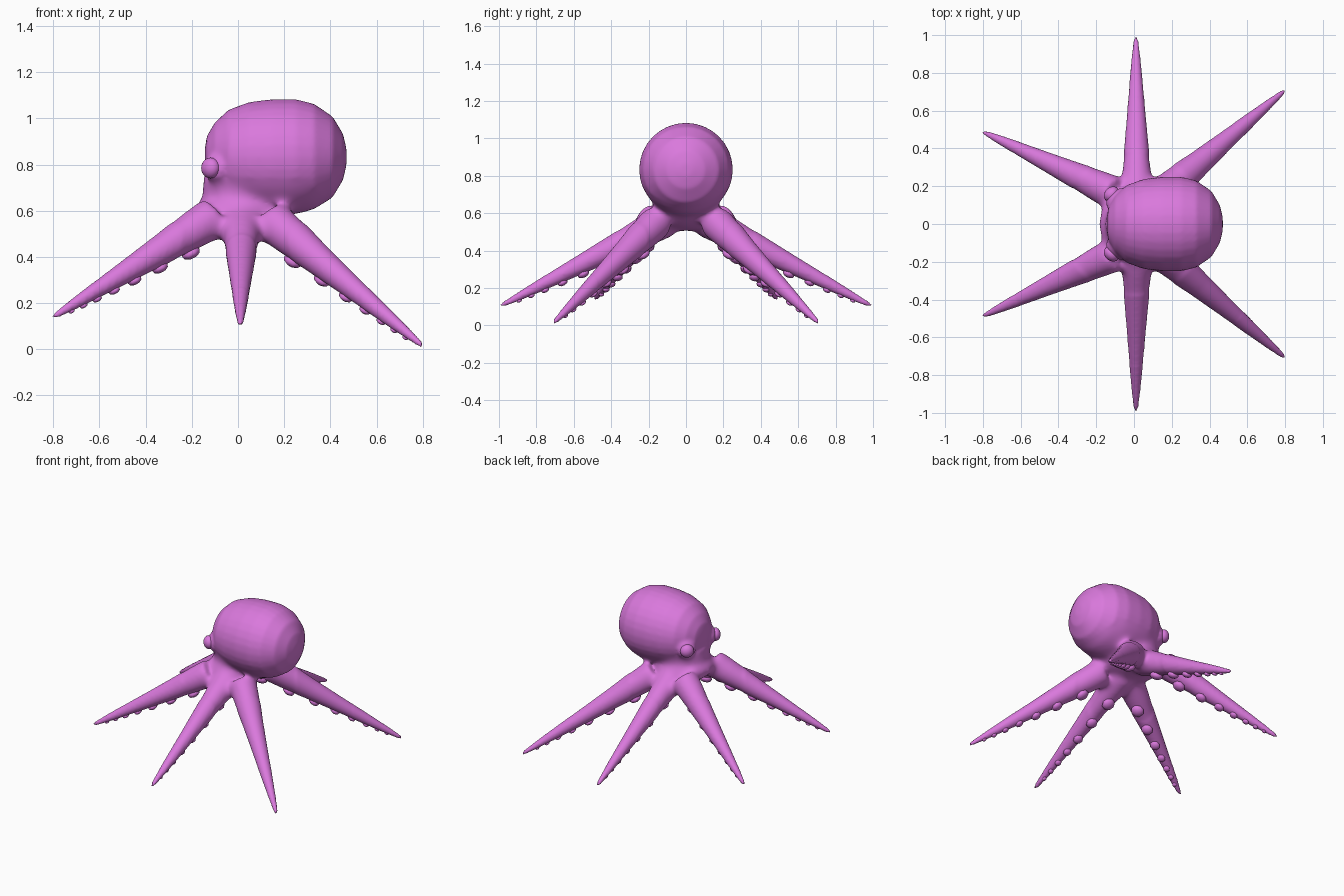
import bpy
import bmesh
import math
from mathutils import Matrix, Vector

if "Cube" in bpy.data.objects:
    bpy.data.objects.remove(bpy.data.objects["Cube"])

skin = bpy.data.materials.new("orchid_skin")
skin.use_nodes = True
COLOUR = (0.70, 0.19, 0.72, 1)
skin.diffuse_color = COLOUR
skin.node_tree.nodes["Principled BSDF"].inputs["Base Color"].default_value = COLOUR


def finish(bm, name):
    mesh = bpy.data.meshes.new(name)
    bmesh.ops.recalc_face_normals(bm, faces=bm.faces)
    for f in bm.faces:
        f.smooth = True
    bm.to_mesh(mesh)
    bm.free()
    mesh.materials.append(skin)
    obj = bpy.data.objects.new(name, mesh)
    bpy.context.collection.objects.link(obj)
    return obj


def loft(bm, rings, direction, sides=20):
    """Closed round tube through (centre, radius) rings facing one direction."""
    rot = direction.to_track_quat('Z', 'Y')
    loops = []
    for centre, radius in rings:
        angles = [math.tau * i / sides for i in range(sides)]
        loops.append([bm.verts.new(centre + rot @ Vector(
            (radius * math.cos(a), radius * math.sin(a), 0))) for a in angles])
    for a, b in zip(loops, loops[1:]):
        for i in range(sides):
            j = (i + 1) % sides
            bm.faces.new((a[i], a[j], b[j], b[i]))
    bm.faces.new(loops[0][::-1])
    bm.faces.new(loops[-1])


def ellipsoid(bm, centre, radii, axis=Vector((0, 0, 1)), segments=24, rings=14):
    matrix = (Matrix.Translation(centre) @ axis.to_track_quat('Z', 'Y').to_matrix().to_4x4()
              @ Matrix.Diagonal((*radii, 1)))
    bmesh.ops.create_uvsphere(bm, u_segments=segments, v_segments=rings,
                              radius=1, matrix=matrix)


# Arm layout on one side: name, root, tip
ARMS = [
    ("front", (-0.10, 0.16, 0.575), (-0.80, 0.488, 0.14)),
    ("middle", (0.015, 0.10, 0.565), (0.01, 0.99, 0.105)),
    ("rear", (0.14, 0.15, 0.56), (0.80, 0.708, 0.014)),
]
ARM_PROFILE = [(0, 0.095), (0.15, 0.085), (0.3, 0.069), (0.5, 0.053),
               (0.7, 0.038), (0.88, 0.023), (0.97, 0.014), (1, 0.007)]
HEAD_PROFILE = [(-0.143, 0.04), (-0.135, 0.09), (-0.10, 0.15), (-0.04, 0.205),
                (0.05, 0.238), (0.15, 0.25), (0.25, 0.25), (0.33, 0.23),
                (0.41, 0.175), (0.455, 0.10), (0.47, 0.035)]


def arm_radius(t):
    for (t0, r0), (t1, r1) in zip(ARM_PROFILE, ARM_PROFILE[1:]):
        if t <= t1:
            return r0 + (r1 - r0) * (t - t0) / (t1 - t0)
    return ARM_PROFILE[-1][1]


# Body: head, neck, hub, eye sockets and arms fused into one skin
bm = bmesh.new()
loft(bm, [(Vector((x, 0, 0.833)), r) for x, r in HEAD_PROFILE], Vector((1, 0, 0)), 32)
ellipsoid(bm, Vector((0.02, 0, 0.70)), (0.175, 0.175, 0.17))
ellipsoid(bm, Vector((0.01, 0, 0.60)), (0.20, 0.20, 0.095))
for side in (-1, 1):
    flip = Vector((1, side, 1))
    ellipsoid(bm, Vector((-0.094, 0.135 * side, 0.785)), (0.066, 0.066, 0.04),
              Vector((-1, side, 0)))
    for name, root, tip in ARMS:
        a, b = Vector(root) * flip, Vector(tip) * flip
        loft(bm, [(a.lerp(b, t), r) for t, r in ARM_PROFILE], b - a)
blank = finish(bm, "body_blank")
remesh = blank.modifiers.new("fuse", 'REMESH')
remesh.mode = 'VOXEL'
remesh.voxel_size = 0.011
bpy.context.view_layer.update()
fused = bpy.data.meshes.new_from_object(
    blank.evaluated_get(bpy.context.evaluated_depsgraph_get()))
bpy.data.objects.remove(blank)

# Soften the joints between the arms, hub and head
bm = bmesh.new()
bm.from_mesh(fused)
bpy.data.meshes.remove(fused)
joints = [v for v in bm.verts if v.co.z < 0.74 and v.co.xy.length < 0.38]
for _ in range(30):
    bmesh.ops.smooth_vert(bm, verts=joints, factor=0.5,
                          use_axis_x=True, use_axis_y=True, use_axis_z=True)
for _ in range(3):
    bmesh.ops.smooth_vert(bm, verts=[v for v in bm.verts if v.co.xy.length < 0.75],
                          factor=0.5, use_axis_x=True, use_axis_y=True, use_axis_z=True)
finish(bm, "body")

# Eyes and the rows of suckers under each arm
SUCKERS = [(0.2, 0.044), (0.38, 0.039), (0.53, 0.034), (0.65, 0.028),
           (0.75, 0.023), (0.83, 0.019), (0.9, 0.015)]
for side, label in ((-1, "right"), (1, "left")):
    flip = Vector((1, side, 1))
    bm = bmesh.new()
    ellipsoid(bm, Vector((-0.119, 0.158 * side, 0.785)), (0.045, 0.045, 0.036),
              Vector((-1, side, 0)), 20, 12)
    finish(bm, "eye_" + label)
    for name, root, tip in ARMS:
        a, b = Vector(root) * flip, Vector(tip) * flip
        along = (b - a).normalized()
        down = Vector((0, 0, -1))
        down = (down - along * down.dot(along)).normalized()
        bm = bmesh.new()
        for t, size in SUCKERS:
            centre = a.lerp(b, t) + down * arm_radius(t)
            ellipsoid(bm, centre, (size, size, size * 0.6), down, 8, 6)
        finish(bm, f"{name}_suckers_{label}")
